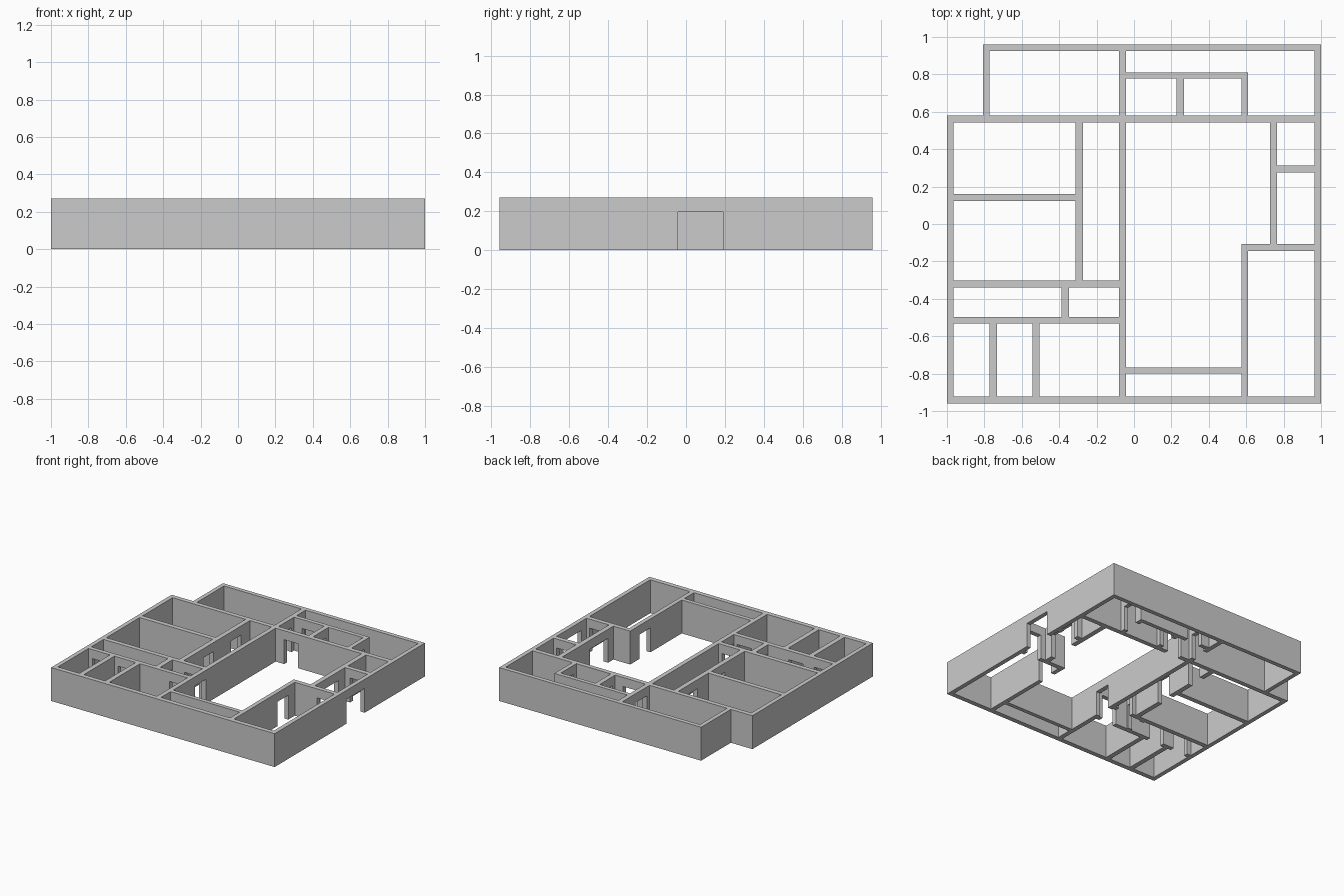
import bpy, bmesh
from mathutils import Vector

if "Cube" in bpy.data.objects:
    bpy.data.objects.remove(bpy.data.objects["Cube"])

H = 0.27      # wall height
D = 0.197     # doorway height


def wall(name, axis, start, end, lo, hi, doors=()):
    """Wall running along axis; its elevation outline steps round each doorway."""
    outline = [(start, 0)]
    for a, b in doors:
        outline += [(a, 0), (a, D), (b, D), (b, 0)]
    outline += [(end, 0), (end, H), (start, H)]
    if axis == 'x':
        pts = [Vector((s, lo, z)) for s, z in outline]
        depth = Vector((0, hi - lo, 0))
    else:
        pts = [Vector((lo, s, z)) for s, z in outline]
        depth = Vector((hi - lo, 0, 0))
    bm = bmesh.new()
    face = bm.faces.new([bm.verts.new(p) for p in pts])
    ext = bmesh.ops.extrude_face_region(bm, geom=[face], use_keep_orig=True)
    bmesh.ops.translate(bm, vec=depth,
                        verts=[v for v in ext['geom'] if isinstance(v, bmesh.types.BMVert)])
    bmesh.ops.recalc_face_normals(bm, faces=bm.faces)
    me = bpy.data.meshes.new(name)
    bm.to_mesh(me)
    bm.free()
    bpy.context.collection.objects.link(bpy.data.objects.new(name, me))


# outer shell
wall("front_wall", 'x', -1, 1, -0.96, -0.922)
wall("back_wall", 'x', -0.807, 1, 0.925, 0.96)
wall("left_wall", 'y', -0.922, 0.543, -1, -0.965)
wall("back_left_wall", 'y', 0.58, 0.925, -0.807, -0.773)
wall("right_wall", 'y', -0.922, 0.925, 0.965, 1, [(-0.04, 0.19)])

# long inner walls
wall("spine_wall_front", 'y', -0.922, 0.543, -0.08, -0.043, [(-0.485, -0.35)])
wall("spine_wall_back", 'y', 0.58, 0.925, -0.08, -0.043, [(0.615, 0.745)])
wall("hall_back_wall", 'x', -1, 0.965, 0.543, 0.58, [(0.033, 0.158)])

# back rooms
wall("back_room_wall", 'x', -0.043, 0.61, 0.777, 0.81, [(0.03, 0.16)])
wall("back_room_divider", 'y', 0.58, 0.777, 0.228, 0.266, [(0.615, 0.745)])
wall("back_room_end", 'y', 0.58, 0.777, 0.575, 0.61, [(0.615, 0.745)])

# left bedrooms and corridor
wall("bedroom_divider", 'x', -0.965, -0.312, 0.122, 0.16)
wall("corridor_wall", 'y', -0.303, 0.543, -0.312, -0.273, [(-0.05, 0.08), (0.30, 0.43)])
wall("corridor_end", 'x', -0.965, -0.08, -0.34, -0.303, [(-0.24, -0.11)])
wall("lobby_wall", 'x', -0.965, -0.08, -0.532, -0.496,
     [(-0.93, -0.80), (-0.70, -0.57), (-0.24, -0.11)])
wall("lobby_divider", 'y', -0.496, -0.34, -0.387, -0.348, [(-0.483, -0.353)])
for i, x in enumerate((-0.772, -0.543)):
    wall(f"front_room_divider_{i + 1}", 'y', -0.922, -0.532, x, x + 0.039)

# right rooms and entrance
wall("hall_front_wall", 'x', -0.043, 0.575, -0.80, -0.767)
wall("right_room_side", 'y', -0.922, -0.145, 0.575, 0.61, [(-0.367, -0.228)])
wall("right_room_back", 'x', 0.575, 0.965, -0.145, -0.108, [(0.81, 0.94)])
wall("entrance_inner_wall", 'y', -0.108, 0.543, 0.726, 0.765, [(-0.04, 0.19)])
wall("entrance_divider", 'x', 0.765, 0.965, 0.275, 0.313, [(0.81, 0.94)])
